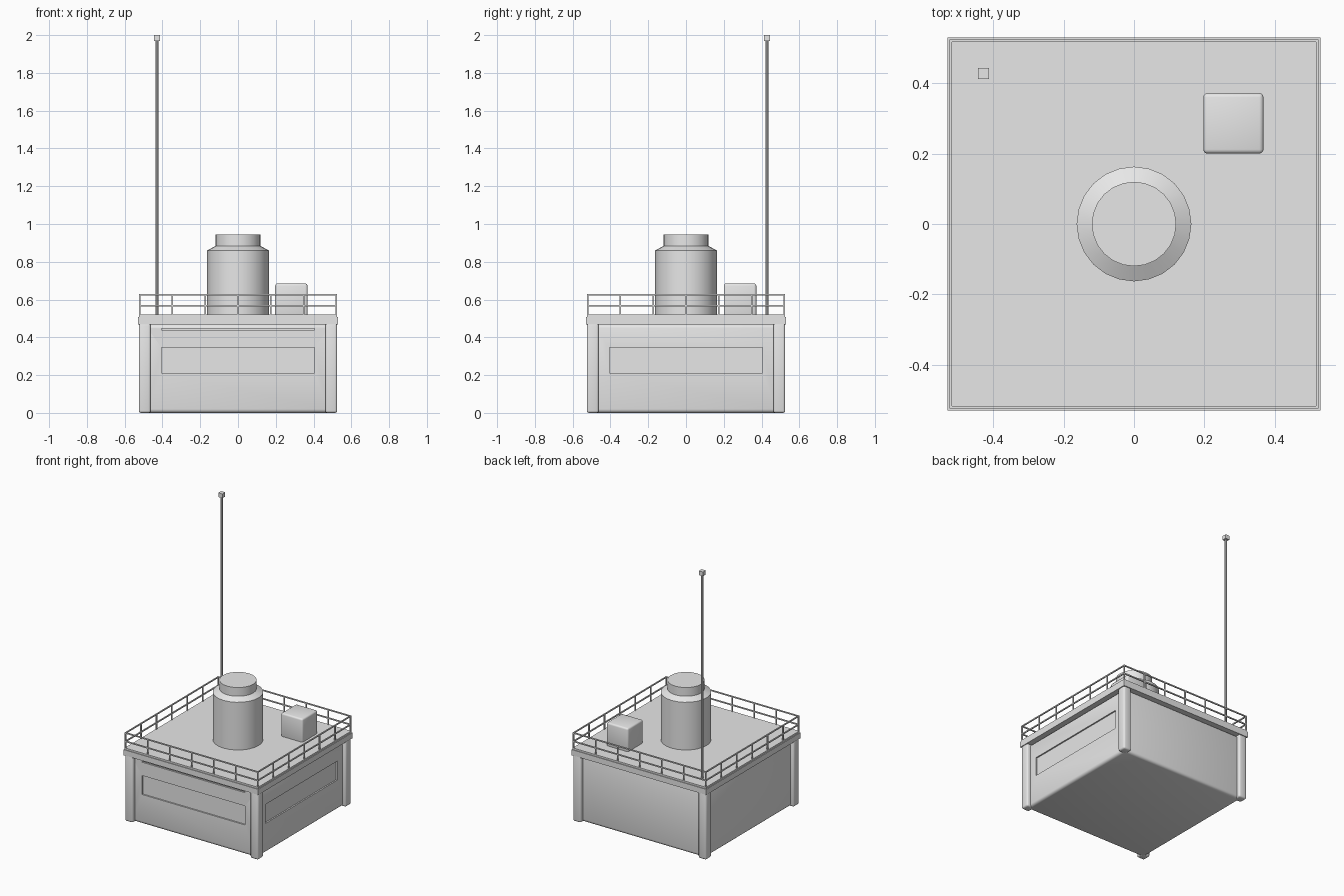
import bpy, bmesh, math
from mathutils import Vector

cube = bpy.data.objects.get("Cube")
if cube:
    bpy.data.objects.remove(cube, do_unlink=True)

GREY = (0.8, 0.8, 0.8, 1)
mat = bpy.data.materials.new("plain_grey")
mat.use_nodes = True
mat.diffuse_color = GREY
mat.node_tree.nodes["Principled BSDF"].inputs["Base Color"].default_value = GREY


def finish(name, bm, smooth=False):
    mesh = bpy.data.meshes.new(name)
    bmesh.ops.recalc_face_normals(bm, faces=bm.faces)
    bm.to_mesh(mesh)
    bm.free()
    mesh.materials.append(mat)
    obj = bpy.data.objects.new(name, mesh)
    bpy.context.collection.objects.link(obj)
    if smooth:
        bpy.ops.object.select_all(action="DESELECT")
        obj.select_set(True)
        bpy.context.view_layer.objects.active = obj
        bpy.ops.object.shade_smooth_by_angle(angle=math.radians(35))
    return obj


def add_box(bm, lo, hi):
    lo, hi = Vector(lo), Vector(hi)
    verts = bmesh.ops.create_cube(bm, size=1)["verts"]
    for v in verts:
        v.co = (lo + hi) / 2 + v.co * (hi - lo)


def box(name, lo, hi, bevel=0):
    bm = bmesh.new()
    add_box(bm, lo, hi)
    if bevel:
        bmesh.ops.bevel(bm, geom=bm.edges[:], offset=bevel, segments=3,
                        profile=0.5, affect="EDGES")
    return finish(name, bm, bevel > 0)


def lathe(name, profile, sides, centre=(0, 0)):
    bm = bmesh.new()
    rings = []
    for r, z in profile:
        rings.append([bm.verts.new((centre[0] + r * math.cos(2 * math.pi * i / sides),
                                    centre[1] + r * math.sin(2 * math.pi * i / sides), z))
                      for i in range(sides)])
    for a, b in zip(rings, rings[1:]):
        for i in range(sides):
            j = (i + 1) % sides
            bm.faces.new((a[i], a[j], b[j], b[i]))
    bm.faces.new(rings[0][::-1])
    bm.faces.new(rings[-1])
    return finish(name, bm, True)


# Main building with softened edges
WALL, EDGE, DECK = 0.5, 0.525, 0.52
body = box("building_body", (-WALL, -WALL, 0), (WALL, WALL, 0.47), 0.02)

# Shallow window recesses on the front and the +x side, slot above the front one
cutters = [
    box("front_window_cutter", (-0.405, -0.6, 0.21), (0.405, -WALL + 0.01, 0.345)),
    box("side_window_cutter", (WALL - 0.01, -0.405, 0.21), (0.6, 0.405, 0.345)),
    box("front_slot_cutter", (-0.405, -0.6, 0.44), (0.405, -WALL + 0.01, 0.447)),
]
for cutter in cutters:
    cutter.hide_render = True
    cutter.hide_viewport = True
    cut = body.modifiers.new(cutter.name, "BOOLEAN")
    cut.operation = "DIFFERENCE"
    cut.solver = "EXACT"
    cut.object = cutter

# Corner pillars
for sx, side in ((-1, "right"), (1, "left")):
    for sy, end in ((-1, "front"), (1, "back")):
        x, y = sorted((sx * 0.462, sx * EDGE)), sorted((sy * 0.462, sy * EDGE))
        box(f"pillar_{end}_{side}", (x[0], y[0], 0), (x[1], y[1], 0.475), 0.012)

# Roof slab and the deck on it
box("roof_slab", (-0.53, -0.53, 0.468), (0.53, 0.53, 0.508))
box("roof_deck", (-EDGE, -EDGE, 0.508), (EDGE, EDGE, DECK))

# Railing: posts and two rails around all four sides
bm = bmesh.new()
T, R = 0.004, EDGE - 0.004
for i in range(-3, 4):
    p = i * R / 3
    spots = {(p, -R), (p, R), (-R, p), (R, p)} if abs(i) < 3 else {(p, -R), (p, R)}
    for x, y in sorted(spots):
        add_box(bm, (x - T, y - T, 0.51), (x + T, y + T, 0.63))
for z in (0.566, 0.626):
    for s in (-R, R):
        add_box(bm, (-R - T, s - T, z - T), (R + T, s + T, z + T))
        add_box(bm, (s - T, -R - T, z - T), (s + T, R + T, z + T))
finish("railing", bm)

# Round tower with sloping shoulder and narrower top
lathe("tower", [(0.163, 0.515), (0.163, 0.86), (0.12, 0.883), (0.12, 0.945)], 24)

# Equipment box
box("equipment_box", (0.197, 0.2, 0.51), (0.368, 0.372, 0.685), 0.012)

# Mast with a small block on the tip
MAST = 0.428
lathe("mast", [(0.008, 0.515), (0.008, 1.975)], 8, (-MAST, MAST))
box("mast_tip", (-MAST - 0.016, MAST - 0.016, 1.97), (-MAST + 0.016, MAST + 0.016, 2.0))
